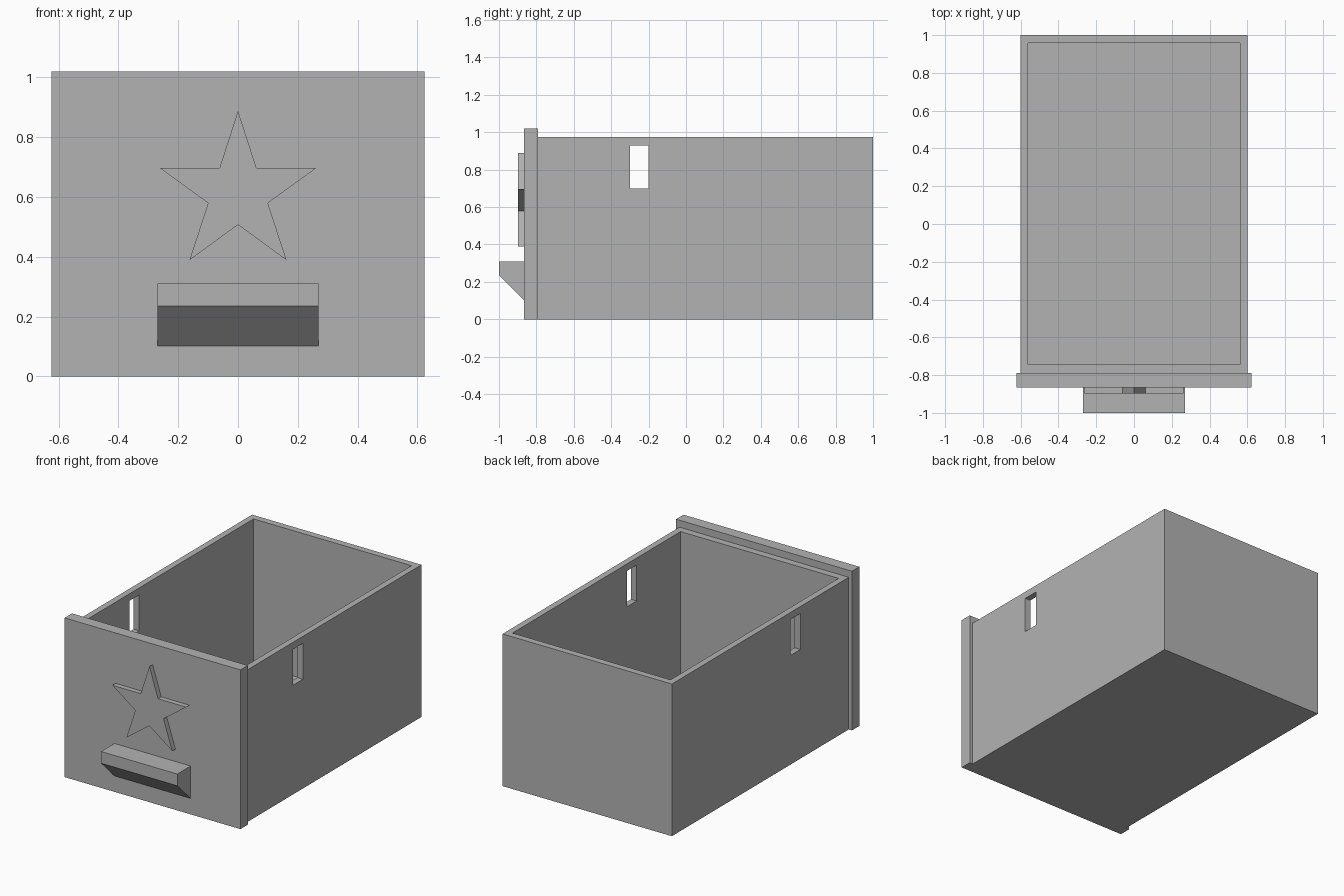
import bpy
from math import sin, cos, pi

default = bpy.data.objects.get("Cube")
if default:
    bpy.data.objects.remove(default, do_unlink=True)

GREY = (0.45, 0.45, 0.45, 1)
grey = bpy.data.materials.new("plain grey")
grey.use_nodes = True
grey.diffuse_color = GREY
grey.node_tree.nodes["Principled BSDF"].inputs["Base Color"].default_value = GREY


def prism(name, profile, start, end, place):
    """Extrude a closed 2D profile; place(a, b, t) maps it into space."""
    n = len(profile)
    verts = [place(a, b, t) for t in (start, end) for a, b in profile]
    faces = [list(range(n)), list(range(n, 2 * n))]
    faces += [(i, (i + 1) % n, (i + 1) % n + n, i + n) for i in range(n)]
    mesh = bpy.data.meshes.new(name)
    mesh.from_pydata(verts, [], faces)
    mesh.materials.append(grey)
    obj = bpy.data.objects.new(name, mesh)
    bpy.context.collection.objects.link(obj)
    # Consistent outward normals
    import bmesh
    bm = bmesh.new()
    bm.from_mesh(mesh)
    bmesh.ops.recalc_face_normals(bm, faces=bm.faces)
    bm.to_mesh(mesh)
    bm.free()
    return obj


def box(name, half_width, y0, y1, z0, z1):
    profile = [(y0, z0), (y1, z0), (y1, z1), (y0, z1)]
    return prism(name, profile, -half_width, half_width, lambda y, z, x: (x, y, z))


def cut(target, cutter):
    mod = target.modifiers.new(cutter.name, "BOOLEAN")
    mod.operation = "DIFFERENCE"
    mod.solver = "EXACT"
    mod.object = cutter
    bpy.context.view_layer.objects.active = target
    bpy.ops.object.modifier_apply(modifier=mod.name)
    bpy.data.objects.remove(cutter, do_unlink=True)


# Open tray with a slot through both side walls
tray = box("drawer_tray", 0.6, -0.79, 1.0, 0, 0.975)
cut(tray, box("cavity_cutter", 0.56, -0.745, 0.957, 0.045, 1.2))
cut(tray, box("slot_cutter", 0.8, -0.3, -0.2, 0.7, 0.93))

# Front panel, slightly wider and taller than the tray
box("front_panel", 0.623, -0.865, -0.79, 0, 1.02)

# Pull handle with a sloping underside
pull = [(-0.865, 0.31), (-1.0, 0.31), (-1.0, 0.235), (-0.865, 0.102)]
prism("pull_handle", pull, -0.27, 0.27, lambda y, z, x: (x, y, z))

# Raised five-pointed star
radii = (0.276, 0.105)
star = [(radii[i % 2] * sin(i * pi / 5), 0.612 + radii[i % 2] * cos(i * pi / 5))
        for i in range(10)]
prism("raised_star", star, -0.897, -0.865, lambda x, z, y: (x, y, z))
